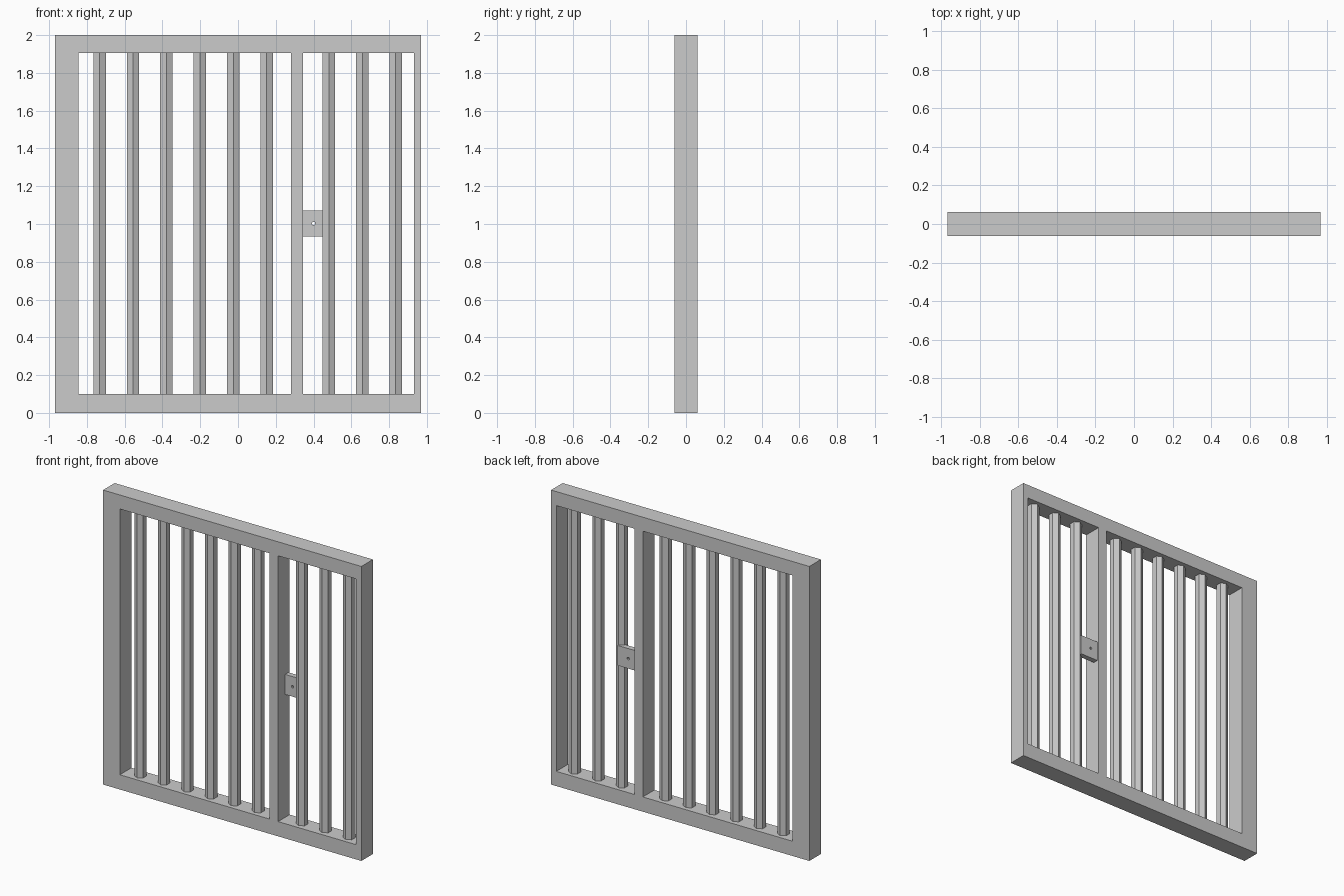
import bpy, bmesh
from math import sin, cos, pi

if "Cube" in bpy.data.objects:
    bpy.data.objects.remove(bpy.data.objects["Cube"])


def sheet_object(name, verts, faces, y, thickness):
    """Flat XZ sheet centred on y, thickened evenly to both sides."""
    bm = bmesh.new()
    vs = [bm.verts.new((x, 0, z)) for x, z in verts]
    for f in faces:
        bm.faces.new([vs[i] for i in f])
    bmesh.ops.delete(bm, geom=[v for v in bm.verts if not v.link_faces], context='VERTS')
    bmesh.ops.recalc_face_normals(bm, faces=bm.faces)
    mesh = bpy.data.meshes.new(name)
    bm.to_mesh(mesh)
    bm.free()
    ob = bpy.data.objects.new(name, mesh)
    bpy.context.collection.objects.link(ob)
    ob.location.y = y
    mod = ob.modifiers.new("thickness", 'SOLIDIFY')
    mod.thickness = thickness
    mod.offset = 0
    return ob


# Frame: grid of cells with the two openings left out
xs = [-0.97, -0.844, 0.281, 0.345, 0.931, 0.97]
zs = [0, 0.10, 1.905, 2.0]
n = len(xs)
cells = [(j * n + i, j * n + i + 1, (j + 1) * n + i + 1, (j + 1) * n + i)
         for j in range(3) for i in range(5) if (i, j) not in {(1, 1), (3, 1)}]
sheet_object("gate_frame", [(x, z) for z in zs for x in xs], cells, 0, 0.124)

# Lock plate with a small through hole, tucked into the post and the next bar
cx, cz, w, h, r = 0.40, 1.003, 0.08, 0.068, 0.009
outer = [(1, 0), (1, 1), (0, 1), (-1, 1), (-1, 0), (-1, -1), (0, -1), (1, -1)]
ring = [(cx + w * a, cz + h * b) for a, b in outer]
ring += [(cx + r * cos(k * pi / 4), cz + r * sin(k * pi / 4)) for k in range(8)]
quads = [(k, (k + 1) % 8, 8 + (k + 1) % 8, 8 + k) for k in range(8)]
sheet_object("lock_plate", ring, quads, 0.031, 0.036)

# Hexagonal bars, one edge facing forward, ends sunk slightly into the rails
bars = [-0.733 + 0.177 * k for k in range(6)] + [0.481 + 0.177 * k for k in range(3)]
for x in bars:
    bpy.ops.mesh.primitive_cylinder_add(vertices=6, radius=0.038, depth=1.825,
                                        location=(x, 0, 1.0025))
    bpy.context.object.name = "bar"
